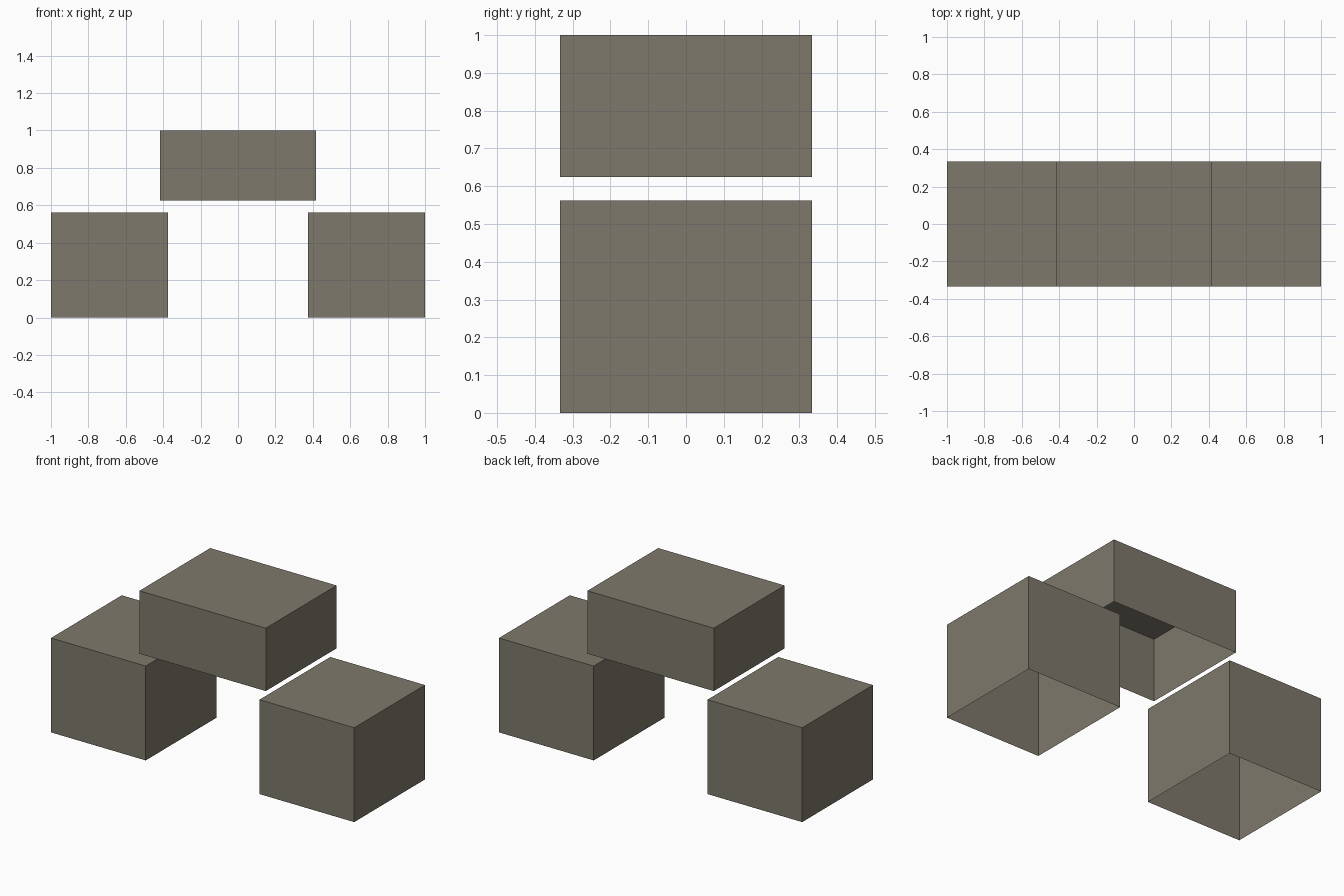
import bpy, bmesh
from mathutils import Matrix

if "Cube" in bpy.data.objects:
    bpy.data.objects.remove(bpy.data.objects["Cube"])

# One warm grey for everything
stone = bpy.data.materials.new("warm_grey_stone")
stone.diffuse_color = (0.21, 0.19, 0.15, 1)
stone.use_nodes = True
stone.node_tree.nodes["Principled BSDF"].inputs["Base Color"].default_value = stone.diffuse_color

DEPTH = 2 / 3


def shell(name, x0, x1, z0, z1):
    """Thin-walled box with an open underside."""
    bm = bmesh.new()
    scale = Matrix.Diagonal((x1 - x0, DEPTH, z1 - z0, 1))
    move = Matrix.Translation(((x0 + x1) / 2, 0, (z0 + z1) / 2))
    bmesh.ops.create_cube(bm, size=1, matrix=move @ scale)
    bm.normal_update()
    bottom = [f for f in bm.faces if f.normal.z < -0.5]
    bmesh.ops.delete(bm, geom=bottom, context='FACES_ONLY')
    mesh = bpy.data.meshes.new(name)
    bm.to_mesh(mesh)
    bm.free()
    mesh.materials.append(stone)
    obj = bpy.data.objects.new(name, mesh)
    bpy.context.collection.objects.link(obj)
    return obj


# Two side blocks and the raised block bridging the gap
shell("left_block", -1, -0.375, 0, 0.5625)
shell("right_block", 0.375, 1, 0, 0.5625)
shell("upper_block", -0.4167, 0.4167, 0.625, 1)
